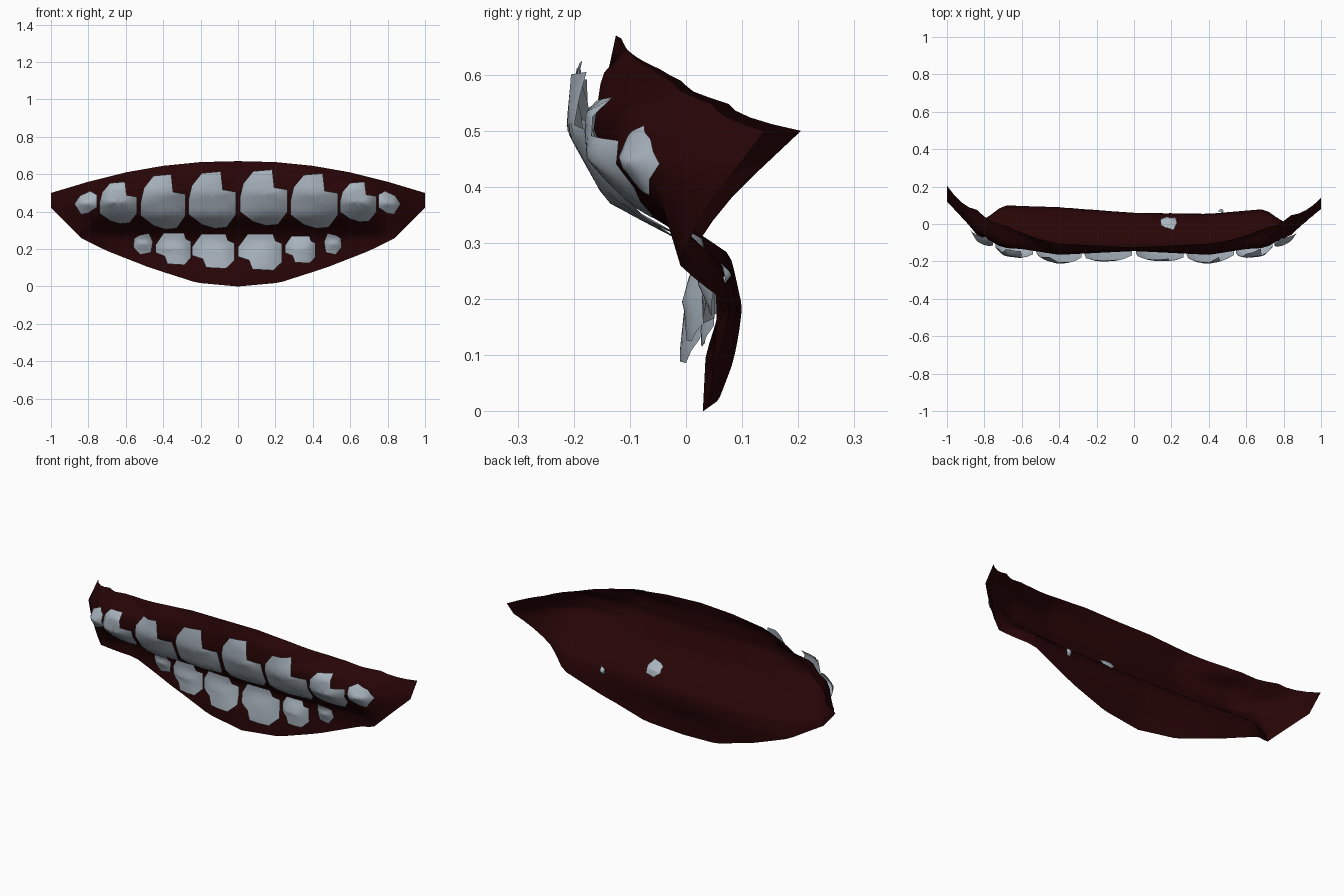
import bpy, math

if "Cube" in bpy.data.objects:
    bpy.data.objects.remove(bpy.data.objects["Cube"])


def material(name, rgb):
    m = bpy.data.materials.new(name)
    m.diffuse_color = (*rgb, 1)
    m.use_nodes = True
    m.node_tree.nodes["Principled BSDF"].inputs["Base Color"].default_value = m.diffuse_color
    return m


GUM = material("dark red gum", (0.021, 0.0015, 0.002))
TOOTH = material("grey tooth", (0.40, 0.46, 0.52))


def lerp_table(table, t):
    if t <= table[0][0]:
        return table[0][1]
    for (a, p), (b, q) in zip(table, table[1:]):
        if t <= b:
            return p + (q - p) * (t - a) / (b - a)
    return table[-1][1]


# Lip outline: height of the lower and upper edge by distance from centre
BOTTOM = [(0, 0), (0.22, 0.02), (0.47, 0.10), (0.7, 0.19), (0.84, 0.26), (1, 0.42)]
TOP = [(0, 0.67), (0.2, 0.665), (0.4, 0.645), (0.6, 0.61), (0.8, 0.56), (1, 0.5)]

# Depth profiles (z, y) across the mouth
SECTIONS = [
    (-1, [(0.42, 0.12), (0.5, 0.205)]),
    (-0.84, [(0.26, 0.0), (0.36, -0.03), (0.44, -0.06), (0.5, -0.03), (0.55, 0.08)]),
    (-0.7, [(0.19, 0.10), (0.28, 0.08), (0.36, -0.04), (0.45, -0.13), (0.54, -0.11), (0.585, 0.0)]),
    (-0.4, [(0.075, 0.08), (0.18, 0.09), (0.25, 0.08), (0.31, 0.02), (0.37, -0.10), (0.5, -0.165), (0.6, -0.15), (0.645, -0.105)]),
    (0, [(0, 0.03), (0.1, 0.035), (0.18, 0.06), (0.24, 0.06), (0.31, 0.0), (0.37, -0.10), (0.5, -0.145), (0.6, -0.14), (0.67, -0.125)]),
    (0.4, [(0.075, 0.05), (0.18, 0.055), (0.25, 0.05), (0.31, 0.0), (0.37, -0.10), (0.5, -0.165), (0.6, -0.15), (0.645, -0.105)]),
    (0.7, [(0.19, 0.08), (0.27, 0.06), (0.35, -0.04), (0.45, -0.13), (0.54, -0.11), (0.585, -0.02)]),
    (0.84, [(0.26, -0.01), (0.36, -0.04), (0.44, -0.06), (0.5, -0.03), (0.55, 0.05)]),
    (1, [(0.42, 0.08), (0.5, 0.14)]),
]


def depth(x, z):
    return lerp_table([(sx, lerp_table(prof, z)) for sx, prof in SECTIONS], x)


def make_object(name, verts, faces, mat, angle):
    me = bpy.data.meshes.new(name)
    me.from_pydata(verts, [], faces)
    me.materials.append(mat)
    ob = bpy.data.objects.new(name, me)
    bpy.context.collection.objects.link(ob)
    bpy.ops.object.select_all(action='DESELECT')
    ob.select_set(True)
    bpy.context.view_layer.objects.active = ob
    bpy.ops.object.shade_smooth_by_angle(angle=math.radians(angle))
    return ob


# Curved gum sheet
NX, NZ = 50, 28
verts, faces = [], []
for i in range(NX + 1):
    x = -1 + 2 * i / NX
    lo, hi = lerp_table(BOTTOM, abs(x)), lerp_table(TOP, abs(x))
    for j in range(NZ + 1):
        z = lo + (hi - lo) * j / NZ
        verts.append((x, depth(x, z), z))
for i in range(NX):
    for j in range(NZ):
        a = i * (NZ + 1) + j
        b = a + NZ + 1
        faces.append((a, b, b + 1, a + 1))
make_object("gum_sheet", verts, faces, GUM, 60)

# Tooth outlines in a unit box, counter-clockwise from the front
UPPER = [(0, 0.25), (0.28, 0.07), (0.55, 0), (0.8, 0.02), (1, 0.25), (1, 0.64),
         (0.72, 0.68), (0.68, 1), (0.28, 0.97), (0.07, 0.75), (0, 0.5)]
LOWER = [(0, 0.4), (0.25, 0.3), (0.33, 0.06), (0.8, 0.03), (1, 0.25), (1, 0.75),
         (0.85, 0.82), (0.8, 1), (0.22, 1), (0, 0.65)]
END = [(0, 0.3), (0.4, 0.05), (0.7, 0), (1, 0.45), (0.75, 0.8), (0.3, 1), (0, 0.85)]
ROUND = [(0, 0.35), (0.35, 0), (0.9, 0.1), (1, 0.6), (0.8, 1), (0.3, 0.9), (0.05, 0.75)]

# Height of the tooth face above the gum, from bottom to top of the tooth
LIFT_UPPER = [(0, 0.015), (0.3, 0.035), (0.6, 0.04), (1, 0.05)]
LIFT_LOWER = [(0, 0.042), (0.5, 0.055), (0.8, 0.04), (1, 0.01)]
LIFT_END = [(0, 0.012), (0.5, 0.03), (1, 0.015)]
LIFT_TIP = [(0, 0.0), (0.5, -0.02), (1, -0.012)]


# Curved tooth shell in front of the gum (negative lift: behind it)
def tooth(name, outline, box, lift, flip=False):
    x0, x1, z0, z1 = box
    pts = [(1 - u, v) for u, v in reversed(outline)] if flip else outline
    n0 = len(pts)
    ring = []
    for k in range(n0):
        (au, av), (bu, bv) = pts[k], pts[(k + 1) % n0]
        ring += [(au, av), ((au + bu) / 2, (av + bv) / 2)]
    n = len(ring)
    sign = 1 if lift[-1][1] > 0 else -1

    def point(u, v):
        x, z = x0 + u * (x1 - x0), z0 + v * (z1 - z0)
        side = 1 - 0.65 * abs(2 * u - 1) ** 2.5
        return (x, depth(x, z) - 0.007 * sign - lerp_table(lift, v) * side, z)

    scales = (1, 0.8, 0.6, 0.4, 0.2)
    vs = [point(0.5 + (u - 0.5) * s, 0.5 + (v - 0.5) * s) for s in scales for u, v in ring]
    vs.append(point(0.5, 0.5))
    fs = []
    for r in range(len(scales) - 1):
        for k in range(n):
            a, b = r * n + k, r * n + (k + 1) % n
            fs.append((a, b, b + n, a + n))
    base = (len(scales) - 1) * n
    fs += [(base + k, base + (k + 1) % n, len(vs) - 1) for k in range(n)]
    if sign < 0:
        fs = [f[::-1] for f in fs]
    make_object(name, vs, fs, TOOTH, 60)


# Upper row
for i, box in enumerate([(-0.74, -0.54, 0.335, 0.56), (-0.52, -0.28, 0.305, 0.6),
                         (-0.265, -0.01, 0.31, 0.615), (0.01, 0.265, 0.325, 0.625),
                         (0.28, 0.535, 0.31, 0.605), (0.545, 0.74, 0.345, 0.56)]):
    tooth(f"upper_tooth_{i + 1}", UPPER, box, LIFT_UPPER)
tooth("upper_end_tooth_left", END, (-0.875, -0.755, 0.385, 0.51), LIFT_END, flip=True)
tooth("upper_end_tooth_right", END, (0.75, 0.87, 0.385, 0.51), LIFT_END)

# Lower row
for i, box in enumerate([(-0.44, -0.25, 0.11, 0.285), (-0.245, -0.02, 0.09, 0.28),
                         (0.0, 0.235, 0.08, 0.28), (0.25, 0.415, 0.12, 0.27)]):
    tooth(f"lower_tooth_{i + 1}", LOWER, box, LIFT_LOWER)
tooth("lower_end_tooth_left", ROUND, (-0.56, -0.455, 0.17, 0.285), LIFT_END)
tooth("lower_end_tooth_right", ROUND, (0.46, 0.555, 0.17, 0.285), LIFT_END, flip=True)

# Root tips showing through the back of the gum
tooth("root_tip_inner", ROUND, (0.14, 0.23, 0.275, 0.34), LIFT_TIP)
tooth("root_tip_outer", ROUND, (0.45, 0.48, 0.22, 0.265), LIFT_TIP)
